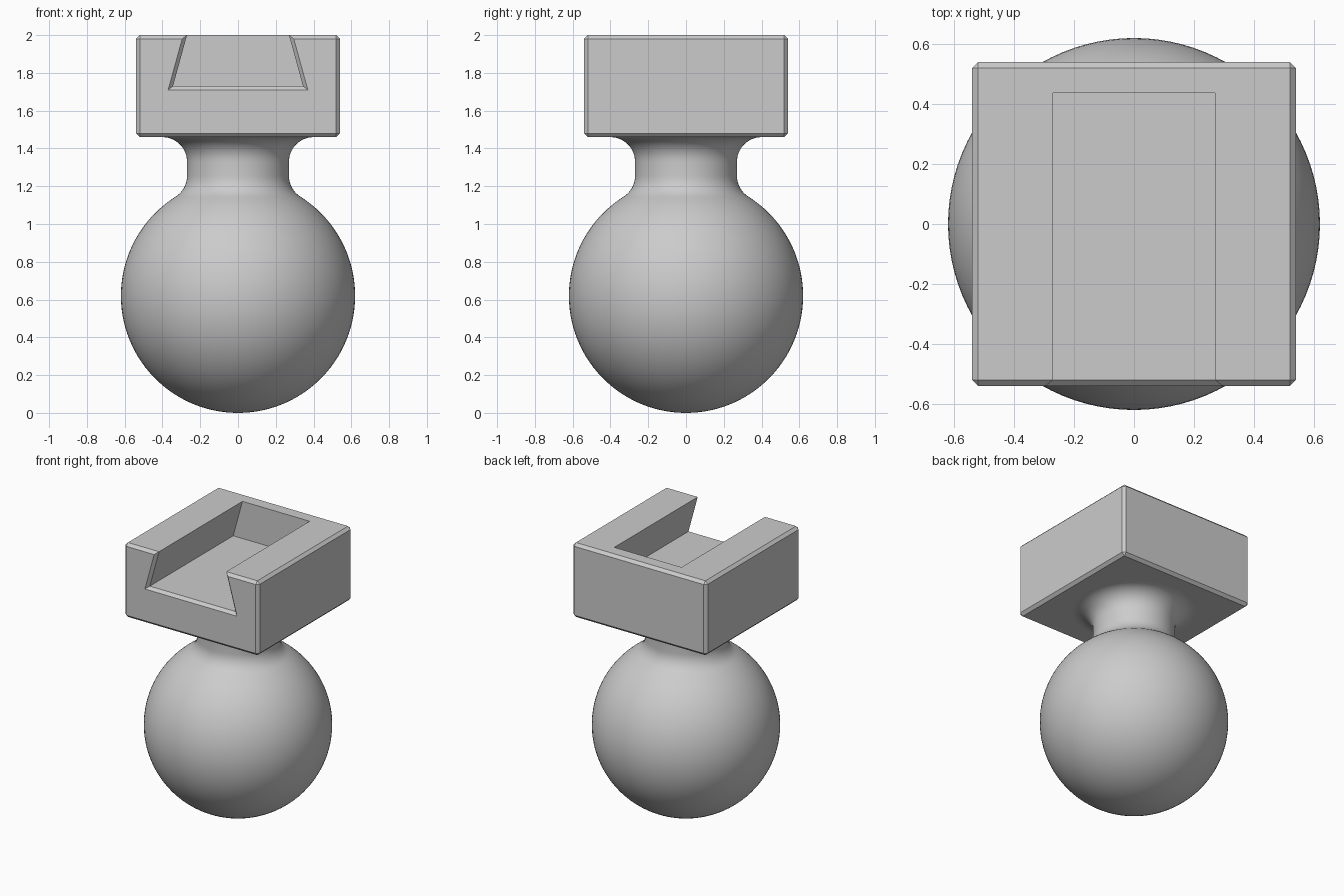
import bpy, bmesh
from math import sin, cos, pi, asin, sqrt
from mathutils import Matrix, Vector

if "Cube" in bpy.data.objects:
    bpy.data.objects.remove(bpy.data.objects["Cube"], do_unlink=True)

grey = bpy.data.materials.new("plain grey")
grey.use_nodes = True
grey.diffuse_color = (0.6, 0.6, 0.6, 1)
grey.node_tree.nodes["Principled BSDF"].inputs["Base Color"].default_value = (0.6, 0.6, 0.6, 1)


def make_object(name, bm):
    bmesh.ops.recalc_face_normals(bm, faces=bm.faces)
    mesh = bpy.data.meshes.new(name)
    bm.to_mesh(mesh)
    bm.free()
    mesh.materials.append(grey)
    obj = bpy.data.objects.new(name, mesh)
    bpy.context.collection.objects.link(obj)
    return obj


def select_only(obj):
    bpy.ops.object.select_all(action='DESELECT')
    obj.select_set(True)
    bpy.context.view_layer.objects.active = obj


def arc(cx, cz, r, start, end, steps):
    angles = [start + (end - start) * i / steps for i in range(steps + 1)]
    return [(cx + r * cos(a), cz + r * sin(a)) for a in angles]


HALF, BASE, TOP, CHAMFER = 0.54, 1.46, 2.0, 0.02
BALL, NECK, FILLET = 0.62, 0.27, 0.13

# Ball and neck: one turned profile with tangent fillets
fx = NECK + FILLET
rise = sqrt((BALL + FILLET) ** 2 - fx ** 2)
tangent = asin(rise / (BALL + FILLET))
profile = arc(0, BALL, BALL, -pi / 2, tangent, 48)
profile += arc(fx, BALL + rise, FILLET, pi + tangent, pi, 8)[1:]
profile += arc(fx, BASE - FILLET, FILLET, pi, pi / 2, 12)

bm = bmesh.new()
verts = [bm.verts.new((x, 0, z)) for x, z in profile]
edges = [bm.edges.new(pair) for pair in zip(verts, verts[1:])]
bmesh.ops.spin(bm, geom=verts + edges, cent=(0, 0, 0), axis=(0, 0, 1),
               angle=2 * pi, steps=96, use_duplicate=False)
bmesh.ops.remove_doubles(bm, verts=bm.verts, dist=0.0005)
ball = make_object("ball_and_neck", bm)
select_only(ball)
bpy.ops.object.shade_smooth_by_angle(angle=pi / 6)

# Chamfered square block
bm = bmesh.new()
size = Vector((2 * HALF, 2 * HALF, TOP - BASE))
bmesh.ops.create_cube(bm, size=1, matrix=Matrix.Translation((0, 0, (TOP + BASE) / 2))
                      @ Matrix.Diagonal(size).to_4x4())
bmesh.ops.bevel(bm, geom=bm.edges[:], offset=CHAMFER, segments=1,
                profile=0.5, affect='EDGES')
block = make_object("slotted_block", bm)

# Dovetail slot cutter, flared where it leaves the front
SLOPE, FLOOR, ABOVE = 0.275, 1.73, 2.1


def slot_ring(bm, y, grow):
    low = FLOOR - grow
    wide = [NECK + grow + (TOP - z) * SLOPE for z in (low, ABOVE)]
    points = [(-wide[0], low), (wide[0], low), (wide[1], ABOVE), (-wide[1], ABOVE)]
    return [bm.verts.new((x, y, z)) for x, z in points]


bm = bmesh.new()
rings = [slot_ring(bm, 0.437, 0), slot_ring(bm, CHAMFER - HALF, 0),
         slot_ring(bm, -HALF - CHAMFER, 2 * CHAMFER)]
for a, b in zip(rings, rings[1:]):
    for i in range(4):
        j = (i + 1) % 4
        bm.faces.new((a[i], a[j], b[j], b[i]))
bm.faces.new(rings[0])
bm.faces.new(rings[-1])
cutter = make_object("slot_cutter", bm)
cutter.hide_render = True

cut = block.modifiers.new("slot", 'BOOLEAN')
cut.operation = 'DIFFERENCE'
cut.solver = 'EXACT'
cut.object = cutter
select_only(block)
bpy.ops.object.modifier_apply(modifier=cut.name)
bpy.data.objects.remove(cutter, do_unlink=True)
